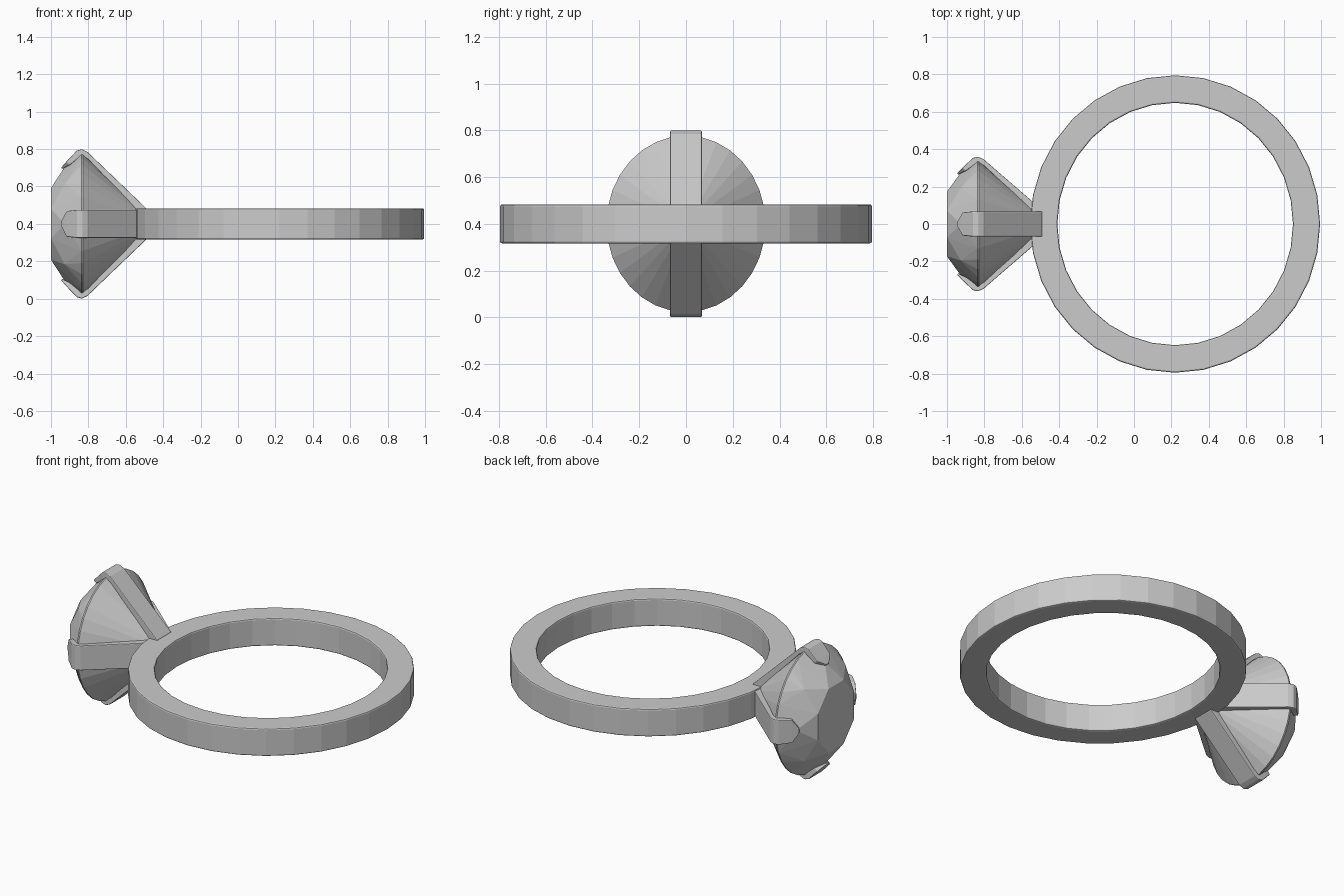
import bpy, bmesh
from math import pi, sin, cos
from mathutils import Matrix, Vector

if "Cube" in bpy.data.objects:
    bpy.data.objects.remove(bpy.data.objects["Cube"])

CZ = 0.4        # height of the ring's middle plane
ZS = 1.11       # gem and claws are slightly taller than wide


def finish(name, bm, bevel=0):
    bmesh.ops.recalc_face_normals(bm, faces=bm.faces)
    me = bpy.data.meshes.new(name)
    bm.to_mesh(me)
    bm.free()
    ob = bpy.data.objects.new(name, me)
    bpy.context.collection.objects.link(ob)
    if bevel:
        mod = ob.modifiers.new("edge", 'BEVEL')
        mod.width = bevel
        mod.segments = 2
        mod.limit_method = 'ANGLE'
        mod.angle_limit = 0.6
    return ob


def circle(x, r, n, phase=0.0):
    """Points of a circle around the gem's x axis."""
    return [Vector((x, r * cos(2 * pi * (i + phase) / n),
                    r * sin(2 * pi * (i + phase) / n))) for i in range(n)]


# Band: square section swept round a 32-sided loop
bm = bmesh.new()
N = 32
section = [(0.775, 0.795, -0.083), (0.775, 0.795, 0.083),
           (0.63, 0.648, 0.083), (0.63, 0.648, -0.083)]
loops = []
for i in range(N):
    a = 2 * pi * i / N
    loops.append([bm.verts.new((0.22 + rx * cos(a), ry * sin(a), CZ + z))
                  for rx, ry, z in section])
for i in range(N):
    p, q = loops[i], loops[(i + 1) % N]
    for j in range(4):
        k = (j + 1) % 4
        bm.faces.new((p[j], q[j], q[k], p[k]))
finish("band", bm, 0.008)

to_world = Matrix.Translation((0, 0, CZ)) @ Matrix.Diagonal((1, 1, ZS, 1))

# Gem: brilliant cut made as the hull of table, crown, girdle and point
bm = bmesh.new()
points = (circle(-1.0, 0.187, 8, 0.5) + circle(-0.926, 0.275, 8)
          + circle(-0.838, 0.34, 32) + circle(-0.83, 0.34, 32)
          + [Vector((-0.43, 0, 0))])
for p in points:
    bm.verts.new(p)
hull = bmesh.ops.convex_hull(bm, input=bm.verts)
bmesh.ops.delete(bm, geom=[v for v in bm.verts if not v.link_faces], context='VERTS')
bmesh.ops.dissolve_limit(bm, angle_limit=0.02, verts=bm.verts, edges=bm.edges)
bm.transform(to_world)
finish("gem", bm)

# Claws: bent strip with a pointed tip (x, outer radius, inner x, inner radius, half width)
strip = [(-0.49, 0.075, -0.52, 0.045, 0.0675),
         (-0.805, 0.347, -0.80, 0.31, 0.0675),
         (-0.835, 0.36, -0.835, 0.33, 0.0675),
         (-0.862, 0.353, -0.85, 0.318, 0.0675),
         (-0.918, 0.300, -0.90, 0.283, 0.062),
         (-0.945, 0.272, -0.94, 0.264, 0.014)]
for k, name in enumerate(("claw_top", "claw_front", "claw_bottom", "claw_back")):
    bm = bmesh.new()
    rows = [[bm.verts.new(c) for c in ((xo, -w, ro), (xo, w, ro), (xi, w, ri), (xi, -w, ri))]
            for xo, ro, xi, ri, w in strip]
    for p, q in zip(rows, rows[1:]):
        for j in range(4):
            m = (j + 1) % 4
            bm.faces.new((p[j], q[j], q[m], p[m]))
    bm.faces.new(rows[0])
    bm.faces.new(rows[-1])
    bm.transform(to_world @ Matrix.Rotation(k * pi / 2, 4, 'X'))
    finish(name, bm, 0.005)
